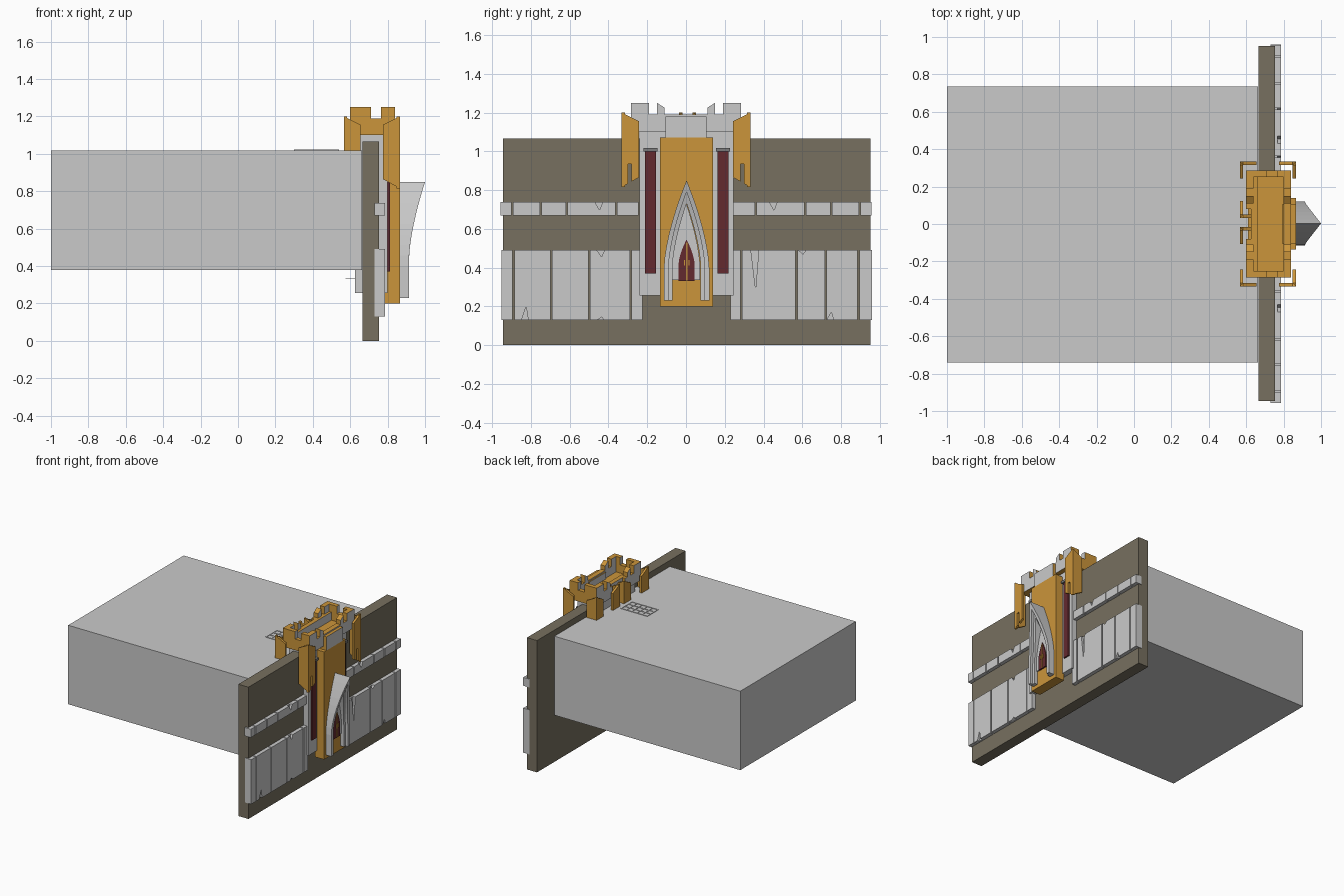
import bpy, bmesh

cube = bpy.data.objects.get("Cube")
if cube:
    bpy.data.objects.remove(cube, do_unlink=True)


def material(name, rgb):
    m = bpy.data.materials.new(name)
    m.use_nodes = True
    m.diffuse_color = (*rgb, 1)
    m.node_tree.nodes["Principled BSDF"].inputs["Base Color"].default_value = (*rgb, 1)
    return m


GREY = material("light grey", (0.59, 0.59, 0.59))
GOLD = material("gold", (0.6, 0.3, 0.043))
STONE = material("olive stone", (0.185, 0.162, 0.115))
RED = material("dark red", (0.125, 0.023, 0.028))
DARK = material("mid grey", (0.2, 0.2, 0.2))


def prism(name, outline, axis, a, b, mat, x_faces=None):
    """Extrude a 2D outline along x or y; a and b are depths or functions of z."""
    bm = bmesh.new()
    loops = []
    for depth in (a, b):
        loop = []
        for u, z in outline:
            d = depth(z) if callable(depth) else depth
            loop.append(bm.verts.new((d, u, z) if axis == "x" else (u, d, z)))
        loops.append(loop)
    n = len(outline)
    for loop in loops:
        bm.faces.new(loop)
    for i in range(n):
        j = (i + 1) % n
        bm.faces.new((loops[0][i], loops[0][j], loops[1][j], loops[1][i]))
    bmesh.ops.recalc_face_normals(bm, faces=bm.faces)
    bmesh.ops.triangulate(bm, faces=[f for f in bm.faces if len(f.verts) > 4])
    bm.normal_update()
    if x_faces:
        for f in bm.faces:
            f.material_index = int(abs(f.normal.x) > 0.7)
    me = bpy.data.meshes.new(name)
    bm.to_mesh(me)
    bm.free()
    me.materials.append(mat)
    if x_faces:
        me.materials.append(x_faces)
    ob = bpy.data.objects.new(name, me)
    bpy.context.collection.objects.link(ob)
    return ob


def box(name, x0, x1, y0, y1, z0, z1, mat, x_faces=None):
    return prism(name, [(y0, z0), (y1, z0), (y1, z1), (y0, z1)], "x", x0, x1, mat, x_faces)


# Hall block and long wall
box("hall_block", -1, 0.662, -0.74, 0.735, 0.38, 1.018, GREY)
box("wall_slab", 0.665, 0.755, -0.945, 0.953, 0, 1.065, STONE)

# Roof grating
for i in range(6):
    x = 0.3 + i * 0.0464
    box("grating_bar", x, x + 0.008, -0.08, 0.065, 1.016, 1.022, GREY)
for i in range(4):
    y = -0.08 + i * 0.0457
    box("grating_crossbar", 0.3, 0.54, y, y + 0.008, 1.016, 1.022, GREY)


# Wall cladding with chipped edges
def cladding(name, edges, z0, z1, chips):
    for a, b in zip(edges, edges[1:]):
        y0, y1 = min(a, b) + 0.004, max(a, b) - 0.004
        pts = [(y0, z0)]
        for y, depth in chips:
            if y0 < y - 0.02 and y + 0.02 < y1 and depth > 0:
                pts += [(y - 0.018, z0), (y + 0.005, z0 + depth), (y + 0.016, z0)]
        pts += [(y1, z0), (y1, z1)]
        for y, depth in chips:
            if y0 < y - 0.02 and y + 0.02 < y1 and depth < 0:
                pts += [(y + 0.02, z1), (y + 0.004, z1 + depth), (y - 0.02, z1)]
        pts.append((y0, z1))
        box(name + "_back", 0.73, 0.768, y0, y1, z0, z1, GREY)
        prism(name, pts, "x", 0.768, 0.785, GREY)


cladding("lower_panel_right", [-0.957, -0.89, -0.695, -0.5, -0.285, -0.22], 0.13, 0.49,
         [(-0.83, 0.07), (-0.44, 0.015), (-0.44, -0.035)])
cladding("lower_panel_left", [0.225, 0.285, 0.57, 0.72, 0.89, 0.963], 0.13, 0.49,
         [(0.355, -0.2), (0.745, 0.04), (0.6, -0.02)])
for side, tag in ((-1, "right"), (1, "left")):
    edges = [side * y for y in (0.24, 0.36, 0.615, 0.75, 0.897, 0.962)]
    cladding("upper_band_" + tag, edges, 0.67, 0.738, [(side * 0.45, -0.042)])

# Gate tower body and gold front
box("tower_body", 0.625, 0.8, -0.24, 0.245, 0.255, 1.11, GREY)
box("gate_front", 0.785, 0.865, -0.135, 0.14, 0.2, 1.07, GOLD)
box("gate_crown", 0.79, 0.865, -0.105, 0.105, 1.07, 1.18, GOLD, GREY)
box("tower_roof", 0.61, 0.83, -0.27, 0.27, 1.1, 1.125, GOLD, GREY)
box("gate_sill", 0.575, 0.65, -0.05, 0.05, 0.333, 0.337, GREY)

# Parapet with merlons
box("parapet_front", 0.8, 0.84, -0.285, 0.285, 1.1, 1.19, GOLD, GREY)
box("parapet_back", 0.625, 0.66, -0.1, 0.1, 1.1, 1.19, GOLD, GREY)
for s in (-1, 1):
    box("parapet_side", 0.6, 0.84, s * 0.25, s * 0.285, 1.1, 1.19, GOLD, GREY)
    box("parapet_back_bay", 0.6, 0.66, s * 0.08, s * 0.285, 1.1, 1.19, GOLD, GREY)
    for x0, x1 in ((0.6, 0.71), (0.765, 0.84)):
        box("side_merlon", x0, x1, s * 0.25, s * 0.285, 1.19, 1.25, GOLD, GREY)
    for x0, x1 in ((0.6, 0.64), (0.8, 0.84)):
        box("corner_merlon", x0, x1, s * 0.19, s * 0.25, 1.19, 1.25, GOLD, GREY)
        prism("sloped_merlon", [(s * 0.11, 1.19), (s * 0.15, 1.19), (s * 0.15, 1.25), (s * 0.11, 1.225)],
              "x", x0, x1, GOLD, GREY)


# Angled corner shields: two plates meeting at an outer corner
def corner_shield(name, cx, cy, sx, sy):
    shape = [(0, 0.815), (0.033, 0.833), (0.033, 0.935), (0.052, 0.935), (0.052, 0.844),
             (0.09, 0.865), (0.09, 1.155), (0, 1.2)]
    prism(name + "_x_plate", [(cy - sy * s, z) for s, z in shape], "x", cx, cx - sx * 0.018, GOLD)
    plain = [shape[0]] + shape[5:]
    prism(name + "_y_plate", [(cx - sx * s, z) for s, z in plain], "y", cy, cy - sy * 0.018, GOLD)


for s in (-1, 1):
    corner_shield("front_shield", 0.865, s * 0.333, 1, s)
    corner_shield("rear_shield", 0.566, s * 0.333, -1, s)
    corner_shield("rear_inner_shield", 0.566, 0.008 + s * 0.025, -1, -s)

# Hanging banners
for s in (-1, 1):
    y = 0.003 + s * 0.187
    box("banner", 0.8, 0.812, y - 0.028, y + 0.028, 0.37, 1.0, RED)
    box("banner_rail", 0.8, 0.825, y - 0.036, y + 0.036, 1.0, 1.018, DARK)


# Pointed arch that leans outwards at its tip
def arch_side(width, base, spring, tip, steps=8):
    pts = [(width, base)]
    for i in range(steps + 1):
        t = i / steps
        pts.append((width * (1 - t ** 1.56), spring + (tip - spring) * t))
    return pts


def lean(offset):
    return lambda z: 0.915 - offset + 0.085 * (max(0, z - 0.45) / 0.4) ** 1.5


def full_arch(width, base, spring, tip):
    side = arch_side(width, base, spring, tip)
    return side + [(-y, z) for y, z in side[-2::-1]]


def arch_ring(name, outer, inner, offset):
    for s in (-1, 1):
        rim = arch_side(*outer)
        hollow = arch_side(*inner)
        for i in range(len(rim) - 1):
            quad = [rim[i], rim[i + 1], hollow[i + 1], hollow[i]]
            prism(name, [(s * y + 0.003, z) for y, z in quad], "x", 0.86, lean(offset), GREY)


arch_ring("arch_outer_ring", (0.117, 0.23, 0.4, 0.85), (0.093, 0.23, 0.4, 0.79), 0)
arch_ring("arch_inner_ring", (0.093, 0.23, 0.4, 0.79), (0.073, 0.23, 0.4, 0.73), 0.022)
prism("arch_panel", full_arch(0.073, 0.335, 0.4, 0.735), "x", 0.86, 0.875, GREY)

# Double door
prism("door", [(y + 0.003, z) for y, z in full_arch(0.041, 0.33, 0.42, 0.545)], "x", 0.87, 0.882, RED)
box("door_seam", 0.88, 0.885, 0.001, 0.007, 0.33, 0.53, GOLD)
for s in (-1, 1):
    box("door_handle", 0.88, 0.888, 0.004 + s * 0.009, 0.004 + s * 0.015, 0.41, 0.44, GOLD)
